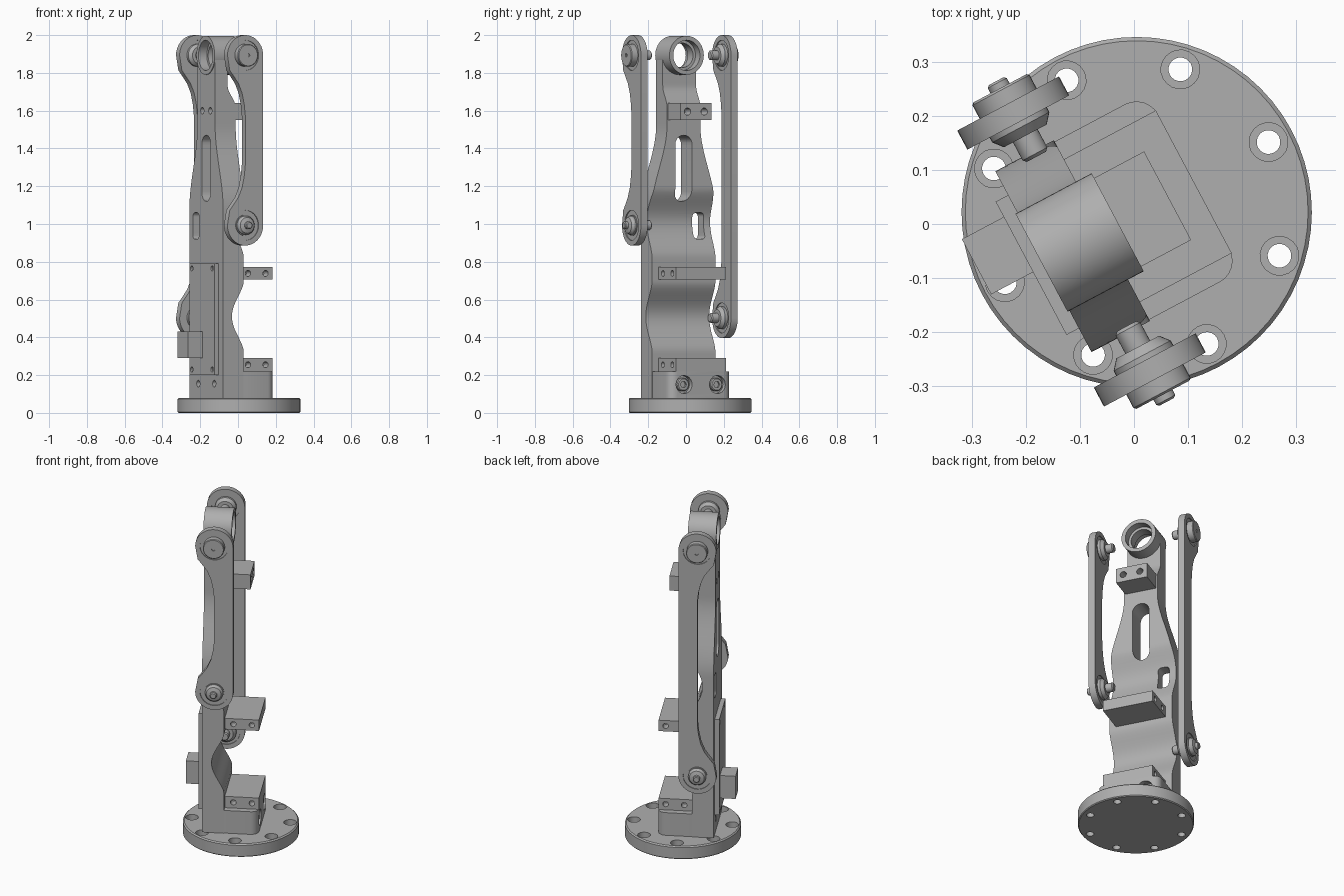
import bpy, bmesh, math
from mathutils import Matrix, Vector

cube = bpy.data.objects.get("Cube")
if cube:
    bpy.data.objects.remove(cube, do_unlink=True)

grey = bpy.data.materials.new("machined_grey")
grey.use_nodes = True
grey.diffuse_color = (0.43, 0.43, 0.43, 1)
grey.node_tree.nodes["Principled BSDF"].inputs["Base Color"].default_value = grey.diffuse_color

# The whole arm is turned about the vertical axis of the base
FRAME = Matrix.Translation((0.005, 0.022, 0)) @ Matrix.Rotation(math.radians(28), 4, 'Z')
PIVOT_X = -0.116
TOP_Z = 1.893


def place(axis, u, v, t):
    return Vector({'X': (t, u, v), 'Y': (u, t, v), 'Z': (u, v, t)}[axis])


def finish(name, bm):
    bmesh.ops.recalc_face_normals(bm, faces=bm.faces)
    mesh = bpy.data.meshes.new(name)
    bm.to_mesh(mesh)
    bm.free()
    mesh.materials.append(grey)
    ob = bpy.data.objects.new(name, mesh)
    bpy.context.collection.objects.link(ob)
    ob.matrix_world = FRAME
    return ob


def add_loft(bm, rings, closed=False):
    """Skin a list of point rings, capped or closed into a loop."""
    rows = [[bm.verts.new(p) for p in ring] for ring in rings]
    pairs = list(zip(rows, rows[1:])) + ([(rows[-1], rows[0])] if closed else [])
    for a, b in pairs:
        for i in range(len(a)):
            j = (i + 1) % len(a)
            bm.faces.new((a[i], a[j], b[j], b[i]))
    if not closed:
        bm.faces.new(rows[0])
        bm.faces.new(rows[-1])


def add_prism(bm, outline, axis, t0, t1):
    add_loft(bm, [[place(axis, u, v, t) for u, v in outline] for t in (t0, t1)])


def add_lathe(bm, profile, axis, u, v, closed=False, seg=32):
    """Turn (radius, position) pairs around an axis through u, v."""
    angles = [2 * math.pi * i / seg for i in range(seg)]
    add_loft(bm, [[place(axis, u + r * math.cos(a), v + r * math.sin(a), t) for a in angles]
                  for r, t in profile], closed)


def rounded(u0, u1, v0, v1, r, n=6):
    pts = []
    for k, (cu, cv) in enumerate([(u1 - r, v1 - r), (u0 + r, v1 - r), (u0 + r, v0 + r), (u1 - r, v0 + r)]):
        for i in range(n + 1):
            a = math.pi / 2 * (k + i / n)
            pts.append((cu + r * math.cos(a), cv + r * math.sin(a)))
    return pts


def box(name, x, y, z):
    bm = bmesh.new()
    add_prism(bm, [(x[0], y[0]), (x[1], y[0]), (x[1], y[1]), (x[0], y[1])], 'Z', *z)
    return finish(name, bm)


def cut(ob, bm):
    """Subtract the cutter mesh and discard it."""
    cutter = finish("cutter", bm)
    cutter.hide_render = True
    mod = ob.modifiers.new("cut", 'BOOLEAN')
    mod.object, mod.operation, mod.solver = cutter, 'DIFFERENCE', 'EXACT'
    bpy.context.view_layer.update()
    bpy.context.view_layer.objects.active = ob
    bpy.ops.object.modifier_apply(modifier=mod.name)
    bpy.data.objects.remove(cutter, do_unlink=True)


def cut_holes(ob, axis, centres, profile):
    bm = bmesh.new()
    for u, v in centres:
        add_lathe(bm, profile, axis, u, v, seg=20)
    cut(ob, bm)


def smoothstep(a, b, t):
    t = min(max((t - a) / (b - a), 0), 1)
    return t * t * (3 - 2 * t)


# Round base with eight counterbored holes
bm = bmesh.new()
add_lathe(bm, [(0.32, 0), (0.325, 0.005), (0.325, 0.073), (0.318, 0.08)], 'Z', 0, 0, seg=64)
base = finish("base_disc", bm)
ring = [(0.277 * math.cos(k * math.pi / 4), 0.277 * math.sin(k * math.pi / 4)) for k in range(8)]
cut_holes(base, 'Z', ring, [(0.022, -0.02), (0.022, 0.04), (0.036, 0.04), (0.036, 0.1)])


# Tower: scalloped back, shoulders narrowing into a thin neck
def back_x(z):
    x = -0.073
    for centre, half, depth in ((0.51, 0.18, 0.07), (1.01, 0.18, 0.06)):
        t = abs(z - centre) / half
        if t < 1:
            x -= depth * math.cos(t * math.pi / 2) ** 1.5
    return x - 0.048 * smoothstep(1.62, 1.73, z)


def half_width(z):
    return 0.19 - 0.09 * smoothstep(1.08, 1.52, z)


rings = []
steps = 110
for i in range(steps + 1):
    z = 0.08 + (TOP_Z - 0.08) * i / steps
    b, w = back_x(z), half_width(z)
    rings.append([(-0.196, -w, z), (b, -w, z), (b, w, z), (-0.196, w, z)])
bm = bmesh.new()
add_loft(bm, rings)
tower = finish("tower", bm)

# Slot, cable window and bearing seat go right through the tower
bm = bmesh.new()
add_prism(bm, rounded(-0.05, 0.05, 1.12, 1.47, 0.049), 'X', -0.4, 0.2)
add_prism(bm, rounded(0.082, 0.15, 0.92, 1.06, 0.02), 'X', -0.4, 0.2)
add_lathe(bm, [(0.09, -0.4), (0.09, 0.2)], 'X', 0, TOP_Z)
cut(tower, bm)
cut_holes(tower, 'X', [(s * 0.045, 1.6) for s in (-1, 1)] + [(s * 0.09, 0.155) for s in (-1, 1)],
          [(0.018, -0.25), (0.018, -0.17)])

# Bearing housing at the tower top
bm = bmesh.new()
add_lathe(bm, [(0.103, -0.2), (0.103, -0.04), (0.08, -0.04), (0.08, -0.09), (0.065, -0.09),
               (0.065, -0.15), (0.08, -0.15), (0.08, -0.2)], 'X', 0, TOP_Z, closed=True, seg=48)
finish("bearing_housing", bm)

# Foot block with two recessed socket screws
bm = bmesh.new()
add_prism(bm, rounded(-0.13, 0.12, -0.187, 0.187, 0.045), 'Z', 0.08, 0.22)
foot = finish("foot_block", bm)
cut_holes(foot, 'X', [(-0.1, 0.15), (0.1, 0.15)], [(0.048, 0.09), (0.048, 0.2)])
for s in (-1, 1):
    bm = bmesh.new()
    add_lathe(bm, [(0.035, 0.085), (0.035, 0.108), (0.03, 0.113)], 'X', s * 0.1, 0.15)
    screw = finish("foot_screw", bm)
    bm = bmesh.new()
    add_lathe(bm, [(0.018, 0.1), (0.018, 0.15)], 'X', s * 0.1, 0.15, seg=6)
    cut(screw, bm)

# Side-drilled shelves and the upper mounting block
for name, z0, z1 in (("lower_shelf", 0.22, 0.29), ("middle_shelf", 0.705, 0.772)):
    shelf = box(name, (-0.09, 0.12), (-0.15, 0.15), (z0, z1))
    mid = (z0 + z1) / 2
    for s in (-1, 1):
        cut_holes(shelf, 'Y', [(-0.025, mid), (0.08, mid)], [(0.016, s * 0.1), (0.016, s * 0.2)])
mount = box("upper_mount", (-0.1, 0.065), (-0.093, 0.093), (1.55, 1.64))
cut_holes(mount, 'X', [(-0.05, 1.595), (0.05, 1.595)], [(0.019, 0), (0.019, 0.1)])

# Front cover plate and connector box
cover = box("cover_plate", (-0.222, -0.19), (-0.14, 0.14), (0.2, 0.79))
cut_holes(cover, 'X', [(y, z) for y in (-0.115, 0.115) for z in (0.23, 0.765)],
          [(0.014, -0.25), (0.014, -0.212)])
box("connector_box", (-0.31, -0.21), (-0.008, 0.108), (0.29, 0.43))


# Side links: straight back edge, front edge scooped towards each round end
def link_outline(z0, z1, r):
    arc = [math.pi * i / 20 for i in range(21)]
    scoop = [(0.08, 0.87), (0.11, 0.65), (0.15, 0.38), (0.2, 0.18), (0.26, 0.06), (0.32, 0)]
    pts = [(PIVOT_X + r * math.cos(a), z1 + r * math.sin(a)) for a in arc]
    pts += [(PIVOT_X - r * k, z1 - d) for d, k in scoop]
    pts += [(PIVOT_X - r * k, z0 + d) for d, k in reversed(scoop)]
    return pts + [(PIVOT_X - r * math.cos(a), z0 - r * math.sin(a)) for a in arc]


for side, label, low_z in ((-1, "right", 0.993), (1, "left", 0.503)):
    bm = bmesh.new()
    add_prism(bm, link_outline(low_z, TOP_Z, 0.107), 'Y', side * 0.25, side * 0.29)
    link = finish(label + "_link", bm)
    bm = bmesh.new()
    for z in (low_z, TOP_Z):
        for t0, t1 in ((0.24, 0.256), (0.284, 0.3)):
            add_lathe(bm, [(0.08, side * t0), (0.08, side * t1), (0.055, side * t1), (0.055, side * t0)],
                      'Y', PIVOT_X, z, closed=True)
    cut(link, bm)
    # Turned pivots: flat cap above, domed nut with stud below
    cap = [(0.06, 0.28), (0.06, 0.318), (0.056, 0.322), (0.01, 0.322), (0.01, 0.315)]
    nut = [(0.05, 0.28), (0.05, 0.3), (0.042, 0.312), (0.02, 0.318), (0.02, 0.333), (0.015, 0.337)]
    for z, outer, part in ((TOP_Z, cap, "upper"), (low_z, nut, "lower")):
        bm = bmesh.new()
        inner = [(0.02, 0.178), (0.026, 0.184), (0.026, 0.222), (0.045, 0.222), (0.06, 0.24), (0.06, 0.26)]
        add_lathe(bm, [(r, side * t) for r, t in inner + outer], 'Y', PIVOT_X, z)
        finish(label + "_" + part + "_pivot", bm)

# Smooth the turned and curved surfaces, keep machined edges crisp
bpy.ops.object.select_all(action='DESELECT')
for ob in bpy.context.scene.objects:
    if ob.type == 'MESH' and grey.name in ob.data.materials:
        ob.select_set(True)
        bpy.context.view_layer.objects.active = ob
bpy.ops.object.shade_smooth_by_angle(angle=math.radians(30))
